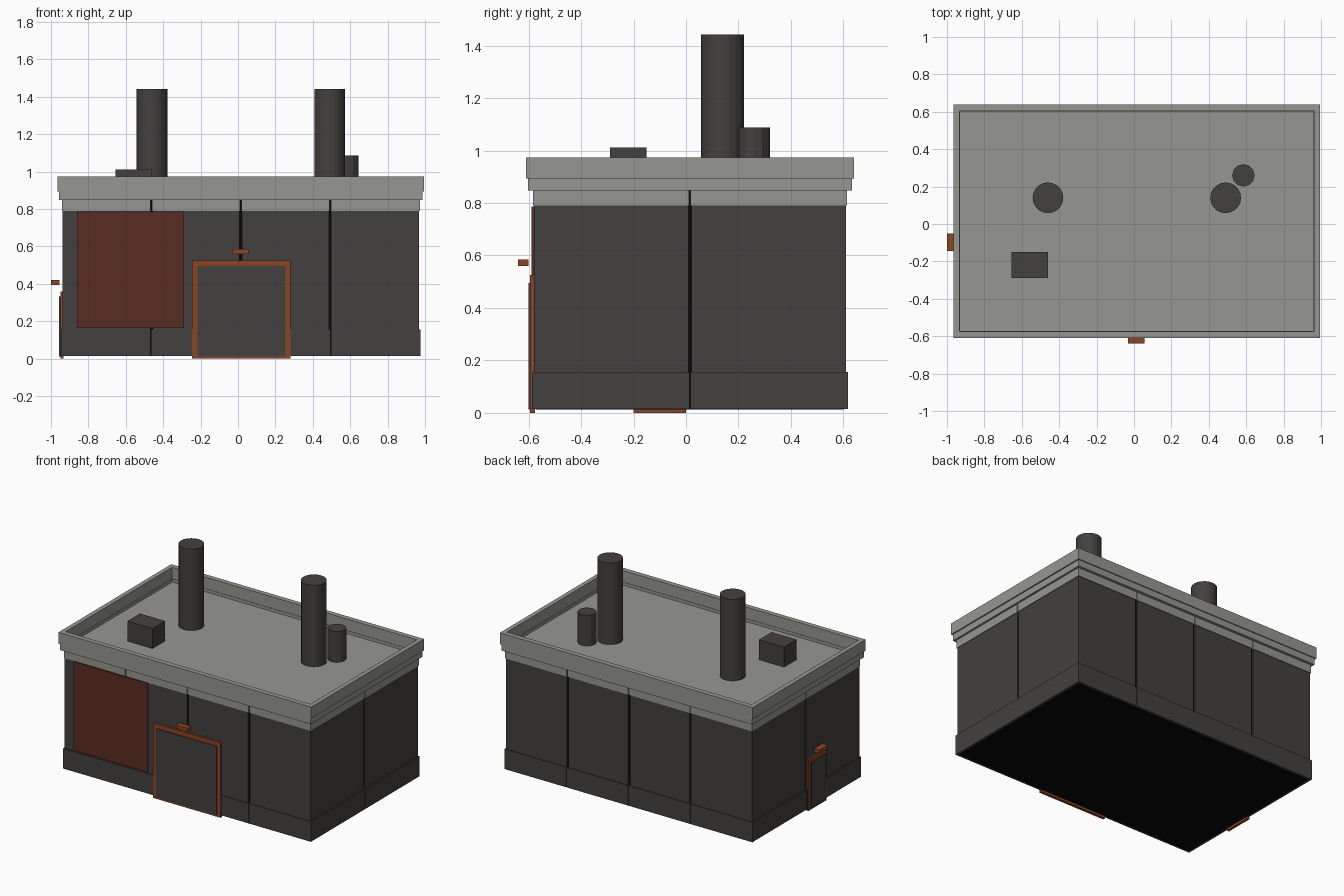
import bpy, bmesh
from mathutils import Matrix, Vector

if "Cube" in bpy.data.objects:
    bpy.data.objects.remove(bpy.data.objects["Cube"])

CX, CY = 0.015, 0.015      # centre of the building body


def material(name, rgb):
    m = bpy.data.materials.new(name)
    m.diffuse_color = (*rgb, 1)
    m.use_nodes = True
    m.node_tree.nodes["Principled BSDF"].inputs["Base Color"].default_value = m.diffuse_color
    return m


WALL = material("dark_grey", (0.057, 0.052, 0.050))
TRIM = material("light_grey", (0.305, 0.305, 0.285))
RUST = material("dark_rust", (0.102, 0.025, 0.016))
ORANGE = material("orange_paint", (0.265, 0.060, 0.018))
BLACK = material("black", (0.002, 0.002, 0.002))


def finish(name, bm, mat):
    me = bpy.data.meshes.new(name)
    bm.to_mesh(me)
    bm.free()
    me.materials.append(mat)
    ob = bpy.data.objects.new(name, me)
    bpy.context.collection.objects.link(ob)
    return ob


def add_box(bm, x0, x1, y0, y1, z0, z1):
    c = Vector(((x0 + x1) / 2, (y0 + y1) / 2, (z0 + z1) / 2))
    s = Matrix.Diagonal((x1 - x0, y1 - y0, z1 - z0, 1))
    bmesh.ops.create_cube(bm, size=1, matrix=Matrix.Translation(c) @ s)


def box(name, mat, *b):
    bm = bmesh.new()
    add_box(bm, *b)
    return finish(name, bm, mat)


def cylinder(name, mat, x, y, r, z0, z1, sides):
    bm = bmesh.new()
    bmesh.ops.create_cone(bm, cap_ends=True, segments=sides, radius1=r, radius2=r,
                          depth=z1 - z0, matrix=Matrix.Translation((x, y, (z0 + z1) / 2)))
    return finish(name, bm, mat)


def panels(name, mat, hx, hy, z0, z1, t, gap):
    """Four panels on the long sides, two on the short sides, with open seams."""
    bm = bmesh.new()
    g = gap / 2
    for i in range(4):
        a = CX - hx + i * hx / 2 + (g if i else 0)
        b = CX - hx + (i + 1) * hx / 2 - (g if i < 3 else 0)
        add_box(bm, a, b, CY - hy, CY - hy + t, z0, z1)
        add_box(bm, a, b, CY + hy - t, CY + hy, z0, z1)
    for i in range(2):
        a = CY - hy + t if i == 0 else CY + g
        b = CY - g if i == 0 else CY + hy - t
        add_box(bm, CX - hx, CX - hx + t, a, b, z0, z1)
        add_box(bm, CX + hx - t, CX + hx, a, b, z0, z1)
    return finish(name, bm, mat)


def ring(name, mat, hx, hy, ix, iy, z0, z1):
    """Rectangular band with an open middle."""
    bm = bmesh.new()
    corners = [(-1, -1), (1, -1), (1, 1), (-1, 1)]
    loops = []
    for ax, ay, z in ((hx, hy, z0), (hx, hy, z1), (ix, iy, z1), (ix, iy, z0)):
        loops.append([bm.verts.new((CX + sx * ax, CY + sy * ay, z)) for sx, sy in corners])
    for k in range(4):
        a, b = loops[k], loops[(k + 1) % 4]
        for i in range(4):
            j = (i + 1) % 4
            bm.faces.new((a[i], a[j], b[j], b[i]))
    bmesh.ops.recalc_face_normals(bm, faces=bm.faces)
    return finish(name, bm, mat)


# Body: black core seen through the seams, wall panels and plinth
box("inner_core", BLACK, CX - 0.944, CX + 0.944, CY - 0.586, CY + 0.586, 0.013, 0.86)
panels("wall_panels", WALL, 0.953, 0.595, 0.015, 0.845, 0.012, 0.012)
panels("plinth", WALL, 0.961, 0.602, 0.015, 0.155, 0.012, 0.003)

# Stepped cornice, parapet and roof deck
panels("lower_cornice", TRIM, 0.957, 0.599, 0.79, 0.85, 0.012, 0.006)
ring("middle_cornice", TRIM, 0.971, 0.618, 0.945, 0.587, 0.848, 0.893)
ring("parapet", TRIM, 0.98, 0.625, 0.949, 0.59, 0.893, 0.973)
box("roof_deck", TRIM, CX - 0.95, CX + 0.95, CY - 0.591, CY + 0.591, 0.855, 0.872)

# Roof equipment
for side, x in (("left", -0.46), ("right", 0.49)):
    cylinder(side + "_chimney", WALL, x, 0.14, 0.082, 0.87, 1.443, 20)
cylinder("vent_pipe", WALL, 0.585, 0.26, 0.06, 0.87, 1.087, 12)
box("roof_box", WALL, -0.655, -0.46, -0.29, -0.15, 0.87, 1.012)

# Front: rusty panel, loading door with frame, lamp
box("rust_panel", RUST, -0.862, -0.29, -0.589, -0.575, 0.165, 0.787)
box("front_door_frame", ORANGE, -0.245, 0.28, -0.594, -0.575, 0.0, 0.525)
box("front_door", WALL, -0.217, 0.253, -0.6, -0.59, 0.012, 0.495)
box("front_lamp", ORANGE, -0.033, 0.057, -0.64, -0.6, 0.56, 0.585)

# Left side: small door with frame, lamp
box("side_door_frame", ORANGE, -0.95, -0.932, -0.2, 0.0, 0.0, 0.36)
box("side_door", WALL, -0.956, -0.946, -0.178, -0.022, 0.012, 0.332)
box("side_lamp", ORANGE, -1.0, -0.955, -0.145, -0.052, 0.395, 0.42)
